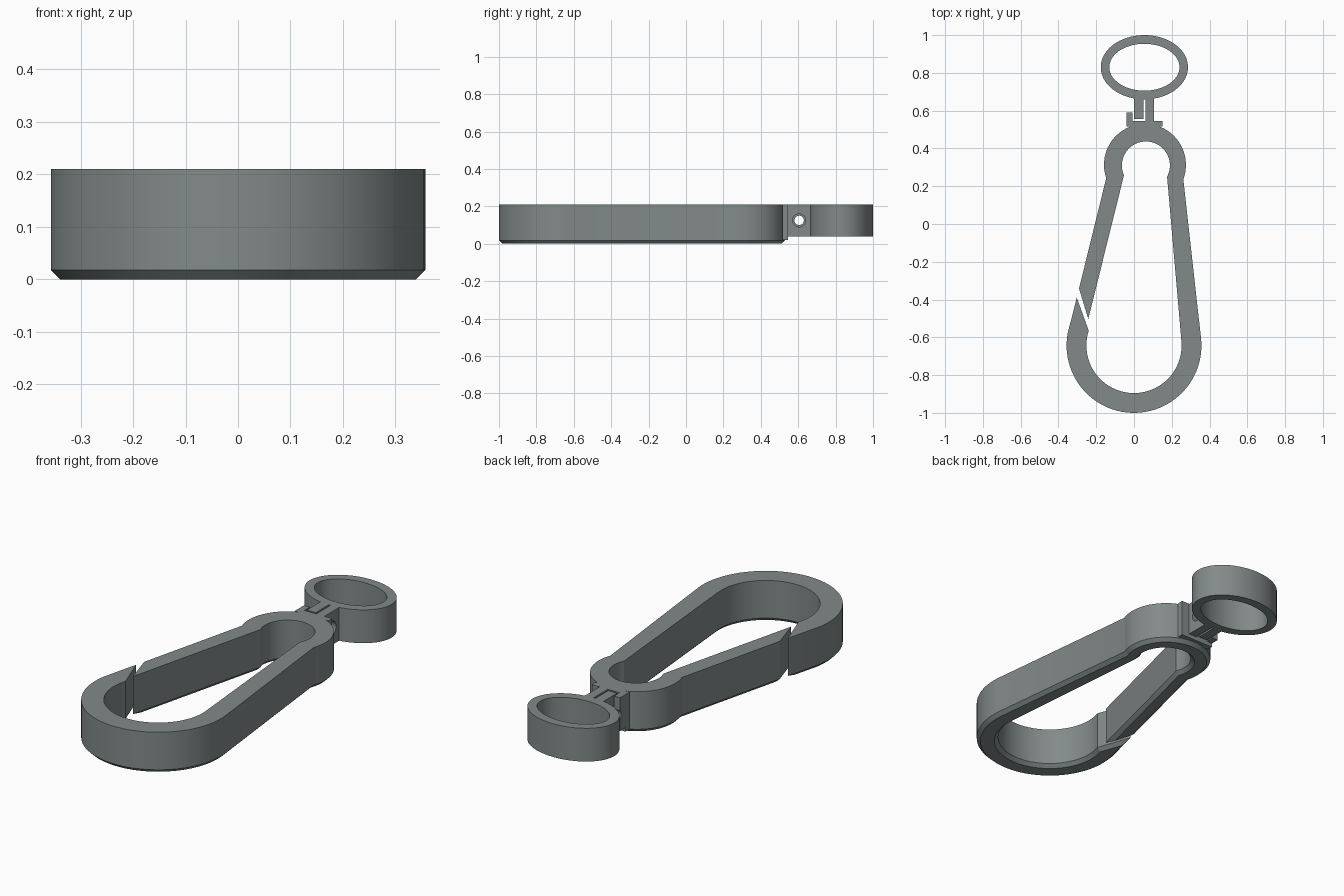
import bpy, bmesh, math
from mathutils import Vector

if "Cube" in bpy.data.objects:
    bpy.data.objects.remove(bpy.data.objects["Cube"])

TOP = 0.21
CH = 0.018

grey = bpy.data.materials.new("grey plastic")
grey.diffuse_color = (0.225, 0.255, 0.255, 1)
grey.use_nodes = True
grey.node_tree.nodes["Principled BSDF"].inputs["Base Color"].default_value = grey.diffuse_color


def arc(cx, cy, r, a0, a1, n):
    """Points on an arc, angles in degrees."""
    angles = [math.radians(a0 + (a1 - a0) * i / n) for i in range(n + 1)]
    return [(cx + r * math.cos(a), cy + r * math.sin(a)) for a in angles]


def inset(pts, d):
    """Mitred inward offset of a counter-clockwise outline."""
    out = []
    for i, p in enumerate(pts):
        p = Vector(p)
        e0 = (p - Vector(pts[i - 1])).normalized()
        e1 = (Vector(pts[(i + 1) % len(pts)]) - p).normalized()
        n0, n1 = Vector((-e0.y, e0.x)), Vector((-e1.y, e1.x))
        q = p + (n0 + n1) * (d / max(1 + n0.dot(n1), 0.05))
        out.append((q.x, q.y))
    return out


def finish(name, bm):
    bmesh.ops.recalc_face_normals(bm, faces=bm.faces)
    me = bpy.data.meshes.new(name)
    bm.to_mesh(me)
    bm.free()
    ob = bpy.data.objects.new(name, me)
    bpy.context.collection.objects.link(ob)
    me.materials.append(grey)
    bpy.ops.object.select_all(action='DESELECT')
    ob.select_set(True)
    bpy.context.view_layer.objects.active = ob
    bpy.ops.object.shade_smooth_by_angle(angle=math.radians(25))
    return ob


def bridge(bm, a, b):
    for i in range(len(a)):
        j = (i + 1) % len(a)
        bm.faces.new((a[i], a[j], b[j], b[i]))


def prism(name, pts, z0, z1, chamfer=0):
    """Upright prism with an optional chamfer round its lower edge."""
    layers = [(pts, z0), (pts, z1)]
    if chamfer:
        layers = [(inset(pts, chamfer), z0), (pts, z0 + chamfer), (pts, z1)]
    bm = bmesh.new()
    rings = [[bm.verts.new((x, y, z)) for x, y in p] for p, z in layers]
    for a, b in zip(rings, rings[1:]):
        bridge(bm, a, b)
    caps = [bm.faces.new(rings[0][::-1]), bm.faces.new(rings[-1])]
    bm.normal_update()
    bmesh.ops.triangulate(bm, faces=caps, ngon_method='EAR_CLIP')
    return finish(name, bm)


def rect(x0, x1, y0, y1):
    return [(x0, y0), (x1, y0), (x1, y1), (x0, y1)]


def drill(ob, r):
    """Cross hole along x for the swivel pin."""
    bpy.ops.mesh.primitive_cylinder_add(vertices=32, radius=r, depth=1,
                                        location=(0, 0.605, 0.125),
                                        rotation=(0, math.pi / 2, 0))
    cutter = bpy.context.object
    cutter.hide_render = True
    mod = ob.modifiers.new("pin hole", 'BOOLEAN')
    mod.operation, mod.solver, mod.object = 'DIFFERENCE', 'EXACT', cutter
    bpy.context.view_layer.objects.active = ob
    bpy.ops.object.modifier_apply(modifier=mod.name)
    bpy.data.objects.remove(cutter)


# Snap hook: open loop with a slanted slit between hook tip and gate
hook = [(-0.303, -0.389)]
hook += arc(0, -0.643, 0.357, 170, 365, 48)           # outer bottom bend
hook += arc(0.058, 0.313, 0.217, -20.5, 199, 40)      # outer top bend
hook += [(-0.291, -0.341), (-0.242, -0.503)]          # gate end
hook += arc(0.063, 0.310, 0.127, 204, -28, 40)        # inner top bend
hook += arc(0, -0.643, 0.252, 5, -198, 48)            # inner bottom bend
prism("snap_hook", hook, 0, TOP, CH)

# Swivel seat on the top of the hook, with a lug beside the stems
prism("swivel_base", rect(-0.04, 0.15, 0.515, 0.546), 0.02, TOP)
lug = prism("swivel_lug", rect(-0.04, -0.007, 0.515, 0.59), 0.04, TOP)
drill(lug, 0.025)

# Two stems separated by a narrow gap
left = prism("left_stem", rect(0.0, 0.05, 0.556, 0.69), 0.04, TOP)
drill(left, 0.025)
right = prism("right_stem", rect(0.06, 0.106, 0.54, 0.69), 0.04, TOP)
drill(right, 0.035)

# Oval key ring
bm = bmesh.new()
N = 72
loops = []
for rx, ry, z in ((0.231, 0.17, 0.04), (0.231, 0.17, TOP),
                  (0.186, 0.124, TOP), (0.186, 0.124, 0.04)):
    loops.append([bm.verts.new((0.055 + rx * math.cos(2 * math.pi * i / N),
                                0.83 + ry * math.sin(2 * math.pi * i / N), z))
                  for i in range(N)])
for k in range(4):
    bridge(bm, loops[k], loops[(k + 1) % 4])
finish("oval_ring", bm)
